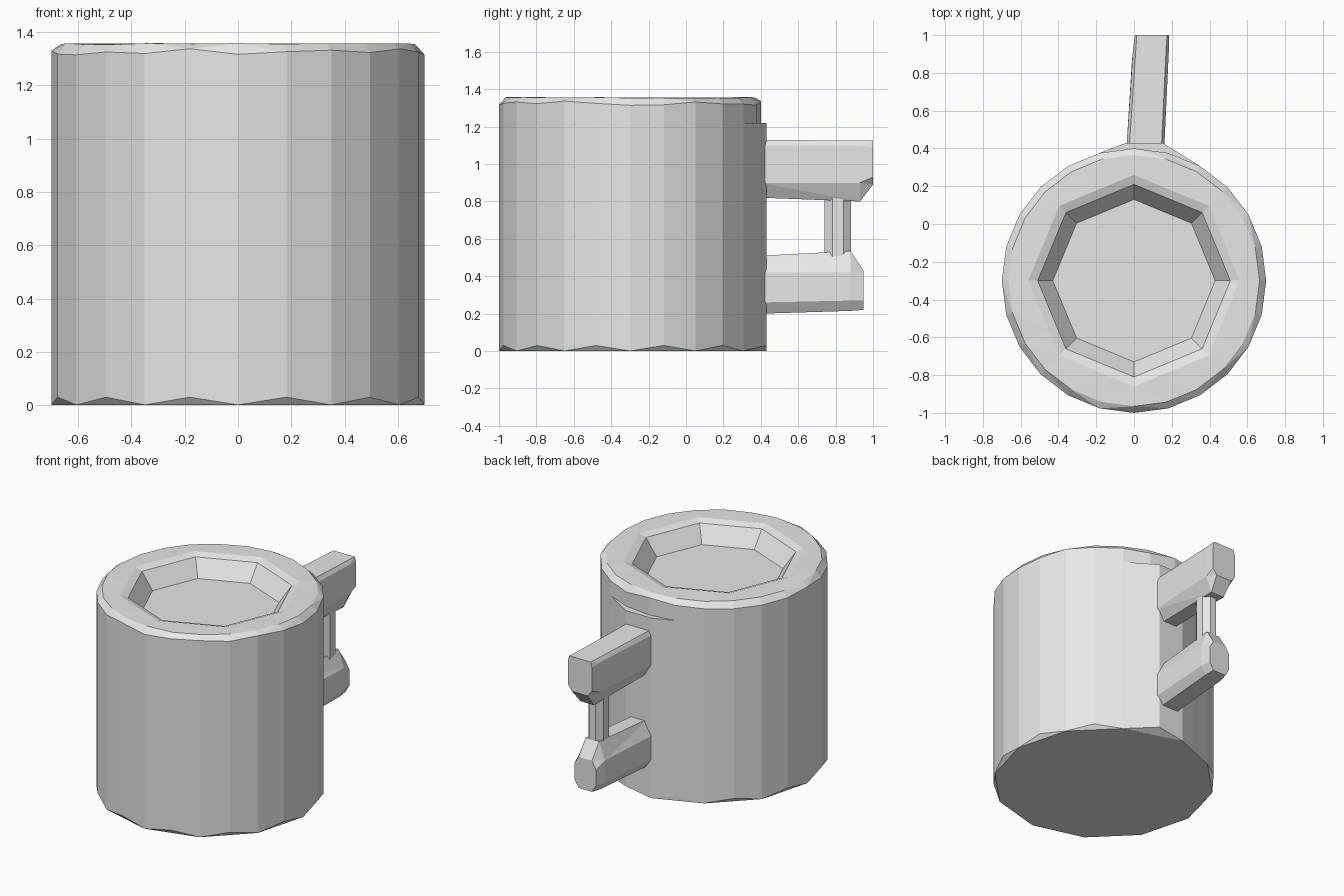
import bpy, bmesh, math, random

random.seed(4)
SIDES = 24
CENTRE_Y = -0.3

if "Cube" in bpy.data.objects:
    bpy.data.objects.remove(bpy.data.objects["Cube"], do_unlink=True)

grey = bpy.data.materials.new("plain grey")
grey.use_nodes = True
grey.diffuse_color = (0.8, 0.8, 0.8, 1)
grey.node_tree.nodes["Principled BSDF"].inputs["Base Color"].default_value = (0.8, 0.8, 0.8, 1)


def loft(name, rings):
    """Skin a list of equal-length rings and cap both ends."""
    bm = bmesh.new()
    loops = [[bm.verts.new(p) for p in ring] for ring in rings]
    n = len(loops[0])
    for a, b in zip(loops, loops[1:]):
        for i in range(n):
            j = (i + 1) % n
            bm.faces.new((a[i], a[j], b[j], b[i]))
    bm.faces.new(loops[-1])
    bm.faces.new(list(reversed(loops[0])))
    bmesh.ops.triangulate(bm, faces=[f for f in bm.faces if len(f.verts) == 4])
    bmesh.ops.recalc_face_normals(bm, faces=bm.faces[:])
    mesh = bpy.data.meshes.new(name)
    bm.to_mesh(mesh)
    bm.free()
    mesh.materials.append(grey)
    obj = bpy.data.objects.new(name, mesh)
    bpy.context.collection.objects.link(obj)
    return obj


def circle(radius, z, octagon=False, jitter=0):
    ring = []
    for i in range(SIDES):
        a = math.tau * i / SIDES
        r = radius
        if octagon:
            eighth = math.tau / 8
            r *= math.cos(eighth / 2) / math.cos(a % eighth - eighth / 2)
        ring.append((r * math.cos(a), CENTRE_Y + r * math.sin(a),
                     z + random.uniform(-jitter, jitter)))
    return ring


# Body: a faceted drum with a flat pad at the back for the handle
def body_ring(z):
    ring = circle(0.7, z)
    ring[SIDES // 4 - 1] = (0.15, 0.43, z)
    ring[SIDES // 4] = (-0.04, 0.43, z)
    return ring


foot = body_ring(0)
side = body_ring(0.03)
for k in range(0, SIDES, 2):
    side[k] = (side[k][0], side[k][1], 0.001)
for k in range(1, SIDES, 2):
    # odd corners of the foot fall on the chord between their neighbours
    a, b = foot[k - 1], foot[(k + 1) % SIDES]
    foot[k] = ((a[0] + b[0]) / 2, (a[1] + b[1]) / 2, 0)
loft("body", [foot, side, body_ring(1.22)])

# Rim: chamfered ring around a shallow eight-sided recess
loft("rim", [
    circle(0.7, 1.22),
    circle(0.7, 1.325, jitter=0.012),
    circle(0.665, 1.355, jitter=0.003),
    circle(0.56, 1.357, octagon=True),
    circle(0.51, 1.34, octagon=True),
    circle(0.43, 1.23, octagon=True),
])


# Handle arms: chamfered bars described by sections along y
def section(y, x, heights, half, low, high):
    bottom, lower, upper, top = heights
    outline = [(-low, bottom), (low, bottom), (half, lower), (half, upper),
               (high, top), (-high, top), (-half, upper), (-half, lower)]
    return [(x + dx, y, z) for dx, z in outline]


loft("upper_handle_arm", [
    section(0.40, 0.06, (0.82, 0.90, 1.10, 1.13), 0.10, 0.05, 0.085),
    section(0.93, 0.09, (0.80, 0.90, 1.10, 1.125), 0.095, 0.05, 0.08),
    section(1.00, 0.095, (0.89, 0.93, 1.09, 1.125), 0.09, 0.06, 0.08),
])
loft("lower_handle_arm", [
    section(0.40, 0.06, (0.20, 0.26, 0.42, 0.51), 0.10, 0.06, 0.05),
    section(0.88, 0.085, (0.215, 0.27, 0.42, 0.535), 0.095, 0.06, 0.05),
    section(0.95, 0.09, (0.22, 0.27, 0.38, 0.43), 0.08, 0.05, 0.05),
])

# Handle grip: an eight-sided post joining the arms
def post_ring(z):
    return [(0.085 + 0.06 * math.cos(a), 0.812 + 0.076 * math.sin(a), z)
            for a in (math.tau * (i + 0.5) / 8 for i in range(8))]


loft("handle_grip", [post_ring(0.50), post_ring(0.84)])
